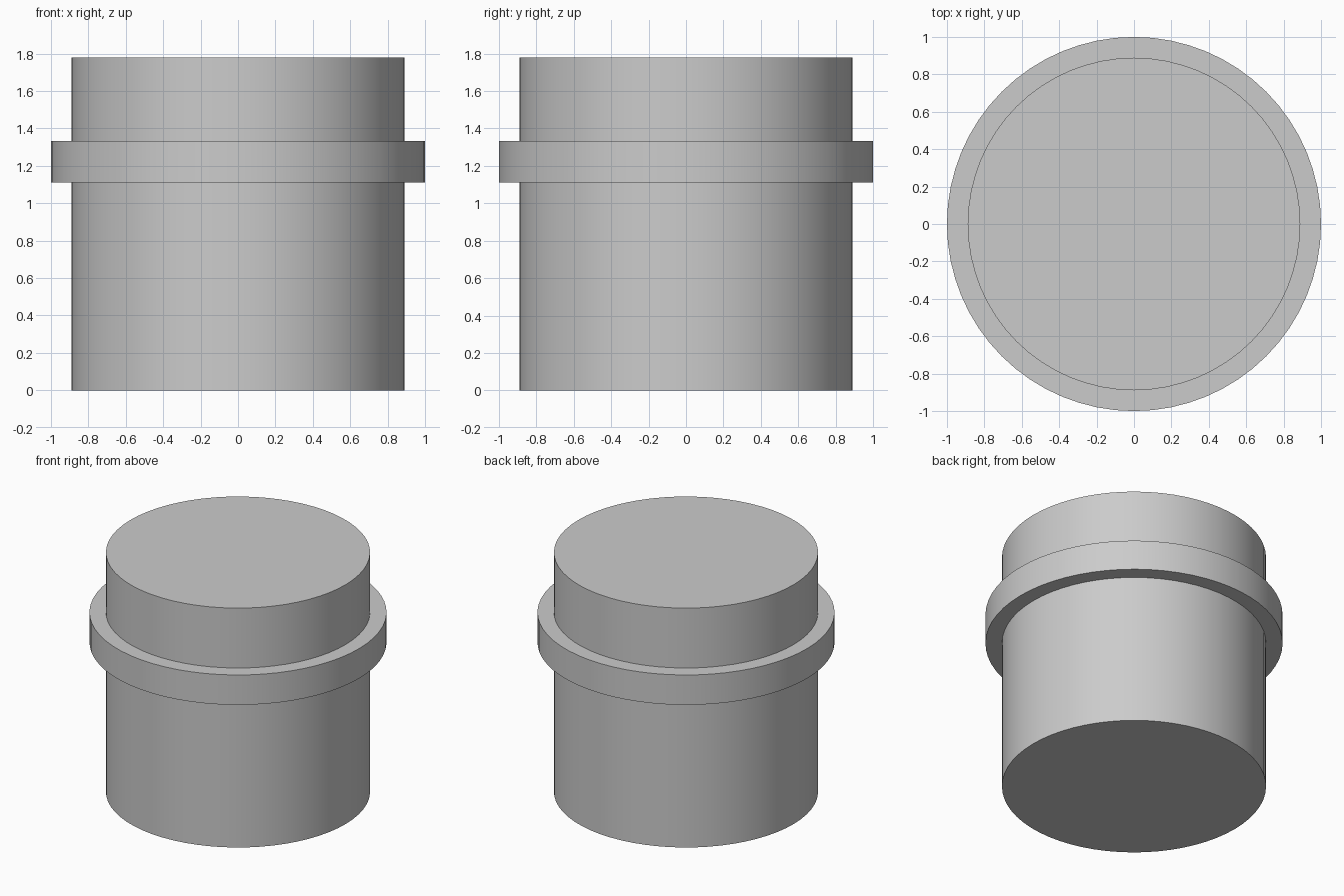
import bpy, bmesh, math

if "Cube" in bpy.data.objects:
    bpy.data.objects.remove(bpy.data.objects["Cube"], do_unlink=True)

SEGMENTS = 64
BODY_RADIUS, BODY_HEIGHT = 0.889, 1.778
COLLAR_RADIUS, COLLAR_BOTTOM, COLLAR_TOP = 1.0, 1.111, 1.333

grey = bpy.data.materials.new("plain grey")
grey.use_nodes = True
colour = (0.6, 0.6, 0.6, 1.0)
grey.diffuse_color = colour
grey.node_tree.nodes["Principled BSDF"].inputs["Base Color"].default_value = colour


def lathe(name, profile, capped=False):
    """Revolve (radius, height) points around z, optionally capping both ends."""
    bm = bmesh.new()
    rings = []
    for radius, z in profile:
        angles = [math.tau * i / SEGMENTS for i in range(SEGMENTS)]
        rings.append([bm.verts.new((radius * math.cos(a), radius * math.sin(a), z))
                      for a in angles])
    for low, high in zip(rings, rings[1:]):
        for i in range(SEGMENTS):
            j = (i + 1) % SEGMENTS
            bm.faces.new((low[i], low[j], high[j], high[i]))
    if capped:
        bm.faces.new(rings[0][::-1])
        bm.faces.new(rings[-1])
    mesh = bpy.data.meshes.new(name)
    bm.to_mesh(mesh)
    bm.free()
    mesh.materials.append(grey)
    obj = bpy.data.objects.new(name, mesh)
    bpy.context.collection.objects.link(obj)
    bpy.ops.object.select_all(action="DESELECT")
    obj.select_set(True)
    bpy.context.view_layer.objects.active = obj
    bpy.ops.object.shade_smooth_by_angle(angle=math.radians(30))
    return obj


# Solid cylindrical body
lathe("body", [(BODY_RADIUS, 0), (BODY_RADIUS, BODY_HEIGHT)], capped=True)

# Square-edged collar seated around the body
lathe("collar", [(BODY_RADIUS, COLLAR_BOTTOM), (COLLAR_RADIUS, COLLAR_BOTTOM),
                 (COLLAR_RADIUS, COLLAR_TOP), (BODY_RADIUS, COLLAR_TOP)])
